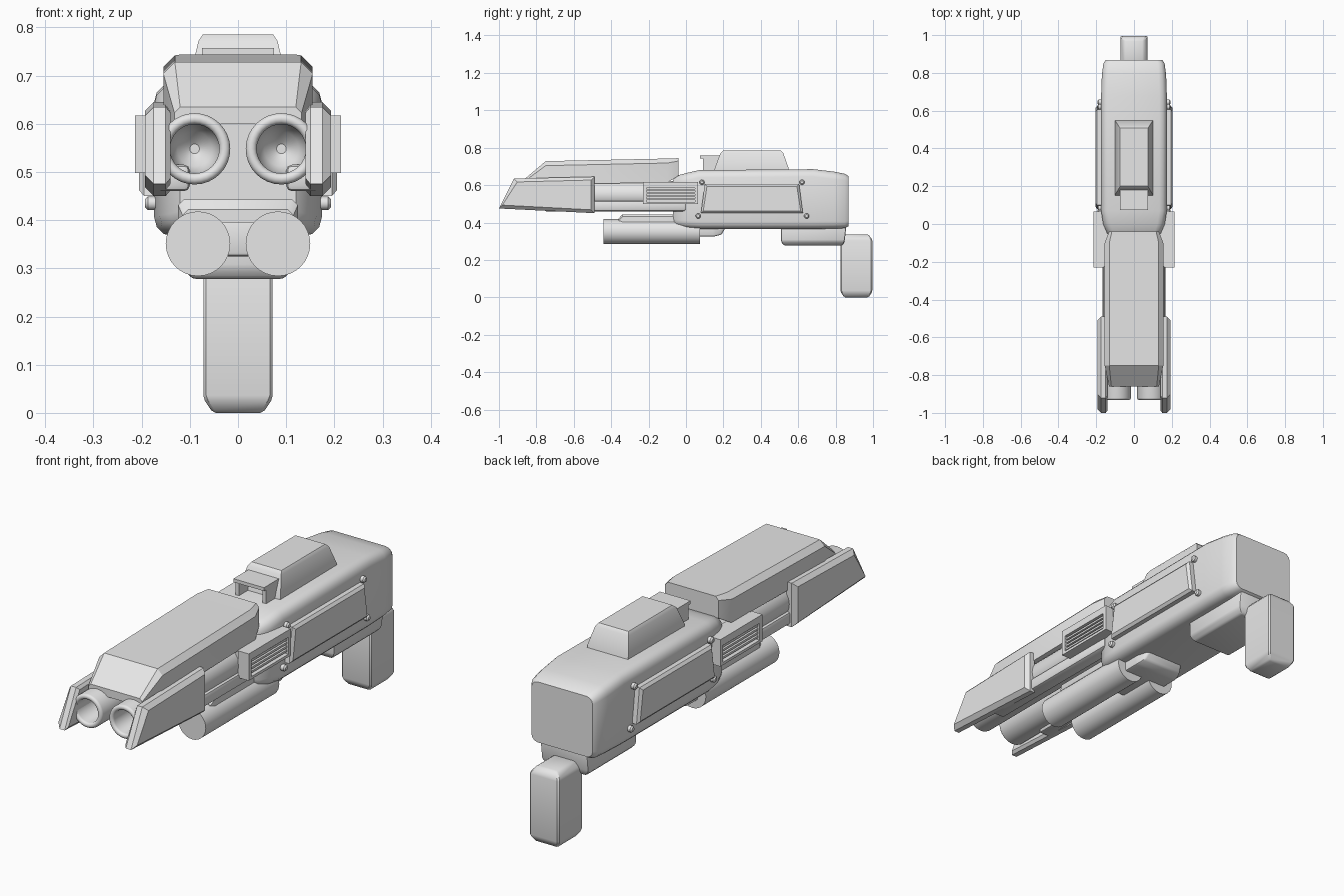
import bpy, bmesh, math
from mathutils import Vector

cube = bpy.data.objects.get("Cube")
if cube:
    bpy.data.objects.remove(cube, do_unlink=True)

grey = bpy.data.materials.new("plain_grey")
grey.use_nodes = True
GREY = (0.8, 0.8, 0.8, 1)
grey.diffuse_color = GREY
grey.node_tree.nodes["Principled BSDF"].inputs["Base Color"].default_value = GREY


def finish(name, bm, mirror=False, bevel=0, segments=2):
    """Bevel, shade and link a part, optionally mirrored to the other side."""
    bmesh.ops.recalc_face_normals(bm, faces=bm.faces)
    if bevel:
        bmesh.ops.bevel(bm, geom=bm.edges[:], offset=bevel, segments=segments,
                        profile=0.5, affect='EDGES', clamp_overlap=True)
    mesh = bpy.data.meshes.new(name)
    bm.to_mesh(mesh)
    bm.free()
    mesh.materials.append(grey)
    ob = bpy.data.objects.new(name, mesh)
    bpy.context.collection.objects.link(ob)
    bpy.ops.object.select_all(action='DESELECT')
    ob.select_set(True)
    bpy.context.view_layer.objects.active = ob
    bpy.ops.object.shade_smooth_by_angle(angle=math.radians(32))
    if mirror:
        ob.modifiers.new("Mirror", 'MIRROR')
    return ob


def loft(name, rings, **kw):
    """Skin matching rings of points and cap both ends."""
    bm = bmesh.new()
    loops = [[bm.verts.new(p) for p in ring] for ring in rings]
    for a, b in zip(loops, loops[1:]):
        for i in range(len(a)):
            j = (i + 1) % len(a)
            bm.faces.new((a[i], a[j], b[j], b[i]))
    bm.faces.new(loops[0])
    bm.faces.new(loops[-1])
    return finish(name, bm, **kw)


def box(name, x, y, z, **kw):
    """Box from its low and high limits on each axis."""
    return loft(name, [[(x[0], y[0], h), (x[1], y[0], h), (x[1], y[1], h), (x[0], y[1], h)]
                       for h in z], **kw)


def side_plate(name, profile, layers, **kw):
    """Side profile in y and z, stacked outwards in x with an inset per layer."""
    cy = sum(p[0] for p in profile) / len(profile)
    cz = sum(p[1] for p in profile) / len(profile)
    rings = [[(x, y - math.copysign(d, y - cy), z - math.copysign(d, z - cz))
              for y, z in profile] for x, d in layers]
    return loft(name, rings, **kw)


def lathe(name, x, z, profile, steps=32, **kw):
    """Revolve (radius, y) points about a line along y."""
    rings = []
    for r, y in profile:
        rings.append([(x + r * math.cos(i * math.tau / steps), y,
                       z + r * math.sin(i * math.tau / steps)) for i in range(steps)])
    return loft(name, rings, **kw)


def rounded_section(y, w, z0, z1, r):
    """Rounded, slightly bulging cross-section of the main body."""
    pts = []
    for cx, cz, start in ((w - r, z1 - r, 0), (r - w, z1 - r, 90),
                          (r - w, z0 + r, 180), (w - r, z0 + r, 270)):
        for k in range(4):
            a = math.radians(start + k * 30)
            pts.append((cx + r * math.cos(a), y, cz + r * math.sin(a)))
    return pts


# Main body
loft("body", [rounded_section(*s) for s in (
    (-0.07, 0.12, 0.39, 0.635, 0.03), (-0.05, 0.142, 0.378, 0.65, 0.035),
    (0.0, 0.163, 0.37, 0.664, 0.04), (0.07, 0.174, 0.366, 0.68, 0.04),
    (0.68, 0.174, 0.366, 0.685, 0.04), (0.79, 0.17, 0.367, 0.672, 0.04),
    (0.85, 0.162, 0.37, 0.66, 0.035), (0.868, 0.15, 0.38, 0.648, 0.03))])

# Raised side panels and their screws
side_plate("side_panel", [(0.08, 0.45), (0.625, 0.45), (0.605, 0.605), (0.1, 0.605)],
           [(0.165, 0), (0.195, 0), (0.205, 0.012)], mirror=True)
for i, (y, z) in enumerate(((0.085, 0.615), (0.62, 0.615), (0.065, 0.435), (0.645, 0.435))):
    rings = [[(x, y + r * math.cos(a * math.tau / 12), z + r * math.sin(a * math.tau / 12))
              for a in range(12)] for x, r in ((0.15, 0.014), (0.187, 0.014), (0.193, 0.008))]
    loft(f"panel_screw_{i + 1}", rings, mirror=True)

# Rear grip and the block that carries it
loft("grip", [[(sx * (0.072 - d), 0.911 + sy * (0.085 - d), z)
               for sx, sy in ((-1, -1), (1, -1), (1, 1), (-1, 1))]
              for z, d in ((0, 0.02), (0.03, 0), (0.31, 0), (0.337, 0.022))],
     bevel=0.006, segments=1)
loft("grip_mount", [[(-w, y0, z), (w, y0, z), (w, y1, z), (-w, y1, z)]
                    for z, w, y0, y1 in ((0.278, 0.095, 0.52, 0.838),
                                         (0.3, 0.115, 0.508, 0.848),
                                         (0.4, 0.115, 0.508, 0.86))],
     bevel=0.008)

# Twin hollow barrels with rolled muzzle lips
lip = [(0.0625 + 0.0115 * math.cos(math.radians(a)), -0.92 - 0.0115 * math.sin(math.radians(a)))
       for a in range(0, 181, 30)]
lathe("barrel", 0.09, 0.548, [(0.073, 0.0)] + lip + [(0.051, -0.75), (0.036, -0.71), (0.01, -0.69)],
      mirror=True)
box("barrel_rail", (0.1, 0.168), (-0.76, 0.0), (0.46, 0.515), mirror=True, bevel=0.012)

# Upper shroud over the barrels
loft("shroud", [[(-w, y, zb), (w, y, zb), (w, y, zt - c), (w - c, y, zt),
                 (c - w, y, zt), (-w, y, zt - c)]
                for y, w, zb, zt, c in ((-0.86, 0.132, 0.6, 0.635, 0.012),
                                        (-0.75, 0.155, 0.605, 0.728, 0.024),
                                        (-0.1, 0.155, 0.613, 0.742, 0.024),
                                        (-0.04, 0.132, 0.65, 0.744, 0.015))])

# Angled cheek plates beside the muzzles
side_plate("cheek_plate", [(-1.0, 0.475), (-0.49, 0.45), (-0.49, 0.645), (-0.92, 0.635)],
           [(0.14, 0.012), (0.15, 0), (0.175, 0), (0.193, 0.018)], mirror=True)

# Side vents: backing, frame and slats
box("vent_back", (0.13, 0.19), (-0.225, 0.06), (0.5, 0.615), mirror=True)
for name, y, z in (("vent_top", (-0.23, 0.065), (0.585, 0.617)),
                   ("vent_bottom", (-0.23, 0.065), (0.498, 0.51)),
                   ("vent_front", (-0.23, -0.21), (0.51, 0.585)),
                   ("vent_rear", (0.048, 0.065), (0.51, 0.585))):
    box(name, (0.16, 0.214), y, z, mirror=True)
for i in range(4):
    z = 0.519 + i * 0.017
    box(f"vent_slat_{i + 1}", (0.18, 0.207), (-0.21, 0.048), (z, z + 0.009), mirror=True)

# Twin lower tubes with their cradle
lathe("lower_tube", 0.083, 0.351, [(0.067, -0.44), (0.067, 0.075)], mirror=True)
loft("tube_cradle", [[(-w, y, 0.395), (w, y, 0.395), (w, y, z - 0.012), (w - 0.012, y, z),
                      (0.012 - w, y, z), (-w, y, z - 0.012)]
                     for y, w, z in ((-0.36, 0.115, 0.422), (-0.34, 0.124, 0.443),
                                     (0.05, 0.124, 0.443))])
loft("cradle_rear", [[(-w, y, z), (w, y, z), (w, y, 0.4), (-w, y, 0.4)]
                     for y, w, z in ((-0.1, 0.11, 0.325), (0.15, 0.11, 0.325),
                                     (0.19, 0.1, 0.335), (0.21, 0.09, 0.37))],
     bevel=0.008)

# Top housing with a small open bracket in front
loft("top_housing", [[(-w, y0, z), (w, y0, z), (w, y1, z), (-w, y1, z)]
                     for z, w, y0, y1 in ((0.67, 0.1, 0.15, 0.552), (0.695, 0.1, 0.155, 0.547),
                                          (0.772, 0.082, 0.185, 0.52),
                                          (0.785, 0.073, 0.2, 0.507))])
box("bracket_top", (-0.075, 0.075), (0.075, 0.2), (0.742, 0.757))
box("bracket_leg", (0.058, 0.075), (0.09, 0.2), (0.67, 0.745), mirror=True)
